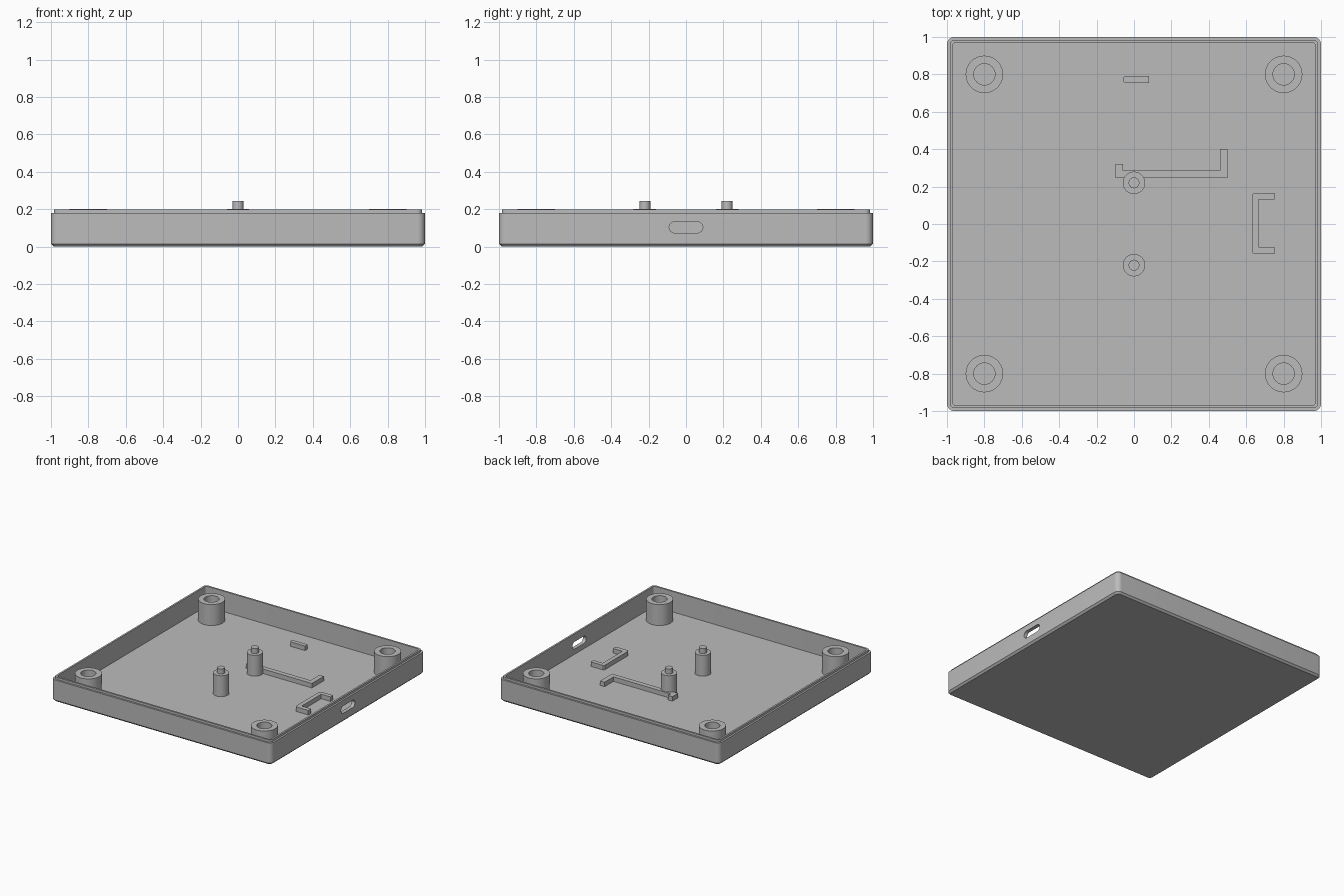
import bpy, bmesh, math

old = bpy.data.objects.get("Cube")
if old:
    bpy.data.objects.remove(old, do_unlink=True)

grey = bpy.data.materials.new("plain grey")
grey.use_nodes = True
COLOUR = (0.5, 0.5, 0.5, 1)
grey.diffuse_color = COLOUR
grey.node_tree.nodes["Principled BSDF"].inputs["Base Color"].default_value = COLOUR

FLOOR, RIM, POST_TOP = 0.03, 0.198, 0.202


def finish(name, bm):
    """Turn a bmesh into a grey object with sharp edges kept."""
    bmesh.ops.recalc_face_normals(bm, faces=bm.faces)
    mesh = bpy.data.meshes.new(name)
    bm.to_mesh(mesh)
    bm.free()
    mesh.materials.append(grey)
    obj = bpy.data.objects.new(name, mesh)
    bpy.context.collection.objects.link(obj)
    smooth(obj)
    return obj


def smooth(obj):
    bpy.ops.object.select_all(action='DESELECT')
    obj.select_set(True)
    bpy.context.view_layer.objects.active = obj
    bpy.ops.object.shade_smooth_by_angle(angle=math.radians(30))


def rounded_rect(hx, hy, r, steps=8):
    """Outline of a rounded rectangle, anticlockwise."""
    pts = []
    for q, (sx, sy) in enumerate([(1, 1), (-1, 1), (-1, -1), (1, -1)]):
        for i in range(steps + 1):
            a = (q + i / steps) * math.pi / 2
            pts.append((sx * (hx - r) + r * math.cos(a),
                        sy * (hy - r) + r * math.sin(a)))
    return pts


def bridge(bm, lower, upper):
    n = len(lower)
    for i in range(n):
        j = (i + 1) % n
        bm.faces.new((lower[i], lower[j], upper[j], upper[i]))


def extrude(name, outline, z0, z1):
    """Upright prism over a flat outline."""
    bm = bmesh.new()
    rings = [[bm.verts.new((x, y, z)) for x, y in outline] for z in (z0, z1)]
    bridge(bm, *rings)
    for ring in rings:
        bm.faces.new(ring)
    return finish(name, bm)


def lathe(name, profile, x, y, closed=False, sides=48):
    """Turn a (radius, height) profile about a vertical axis."""
    bm = bmesh.new()
    rings = [[bm.verts.new((x + r * math.cos(2 * math.pi * i / sides),
                            y + r * math.sin(2 * math.pi * i / sides), z))
              for i in range(sides)] for r, z in profile]
    for a, b in zip(rings, rings[1:]):
        bridge(bm, a, b)
    if closed:
        bridge(bm, rings[-1], rings[0])
    else:
        bm.faces.new(rings[0])
        bm.faces.new(rings[-1])
    return finish(name, bm)


# Tray shell: chamfered base, outer wall, stepped lip, inner wall, floor
sections = [(0.985, 0.025, 0), (1, 0.04, 0.015), (1, 0.04, 0.18),
            (0.985, 0.03, 0.18), (0.985, 0.03, RIM),
            (0.97, 0.02, RIM), (0.97, 0.02, FLOOR)]
bm = bmesh.new()
rings = [[bm.verts.new((x, y, z)) for x, y in rounded_rect(h, h, r)]
         for h, r, z in sections]
for a, b in zip(rings, rings[1:]):
    bridge(bm, a, b)
bm.faces.new(rings[0])
bm.faces.new(rings[-1])
tray = finish("tray_shell", bm)

# Rounded cable slot through the left wall
cutter = extrude("slot_cutter", rounded_rect(0.03, 0.09, 0.0299), -0.1, 0.1)
cutter.rotation_euler = (0, math.pi / 2, 0)
cutter.location = (0.985, 0, 0.103)
cutter.hide_render = True
cut = tray.modifiers.new("slot", 'BOOLEAN')
cut.operation = 'DIFFERENCE'
cut.solver = 'EXACT'
cut.object = cutter
bpy.context.view_layer.update()
tray_eval = tray.evaluated_get(bpy.context.evaluated_depsgraph_get())
cut_mesh = bpy.data.meshes.new_from_object(tray_eval)
tray.modifiers.clear()
tray.data = cut_mesh
bpy.data.objects.remove(cutter, do_unlink=True)
smooth(tray)

# Hollow corner bosses
for side, sx in (("right", -1), ("left", 1)):
    for end, sy in (("front", -1), ("back", 1)):
        lathe(f"{end}_{side}_boss",
              [(0.1, FLOOR - 0.01), (0.1, POST_TOP),
               (0.057, POST_TOP), (0.057, FLOOR - 0.01)],
              sx * 0.8, sy * 0.8, closed=True)

# Stepped locating posts
for end, sy in (("front", -1), ("back", 1)):
    lathe(f"{end}_locating_post",
          [(0.06, FLOOR - 0.01), (0.06, POST_TOP),
           (0.029, POST_TOP), (0.029, 0.243)], 0, sy * 0.22)

# Low ribs on the floor
ribs = {
    "long_rib": [(-0.1, 0.245), (0.5, 0.245), (0.5, 0.4), (0.46, 0.4),
                 (0.46, 0.285), (-0.06, 0.285), (-0.06, 0.32), (-0.1, 0.32)],
    "side_bracket": [(0.64, -0.16), (0.75, -0.16), (0.75, -0.123),
                     (0.665, -0.123), (0.665, 0.13), (0.75, 0.13),
                     (0.75, 0.165), (0.64, 0.165), (0.63, 0.155), (0.63, -0.15)],
    "back_rib": [(-0.05, 0.755), (0.08, 0.755), (0.08, 0.79),
                 (-0.05, 0.79), (-0.06, 0.78), (-0.06, 0.765)],
}
for name, outline in ribs.items():
    extrude(name, outline, FLOOR - 0.01, 0.067)
